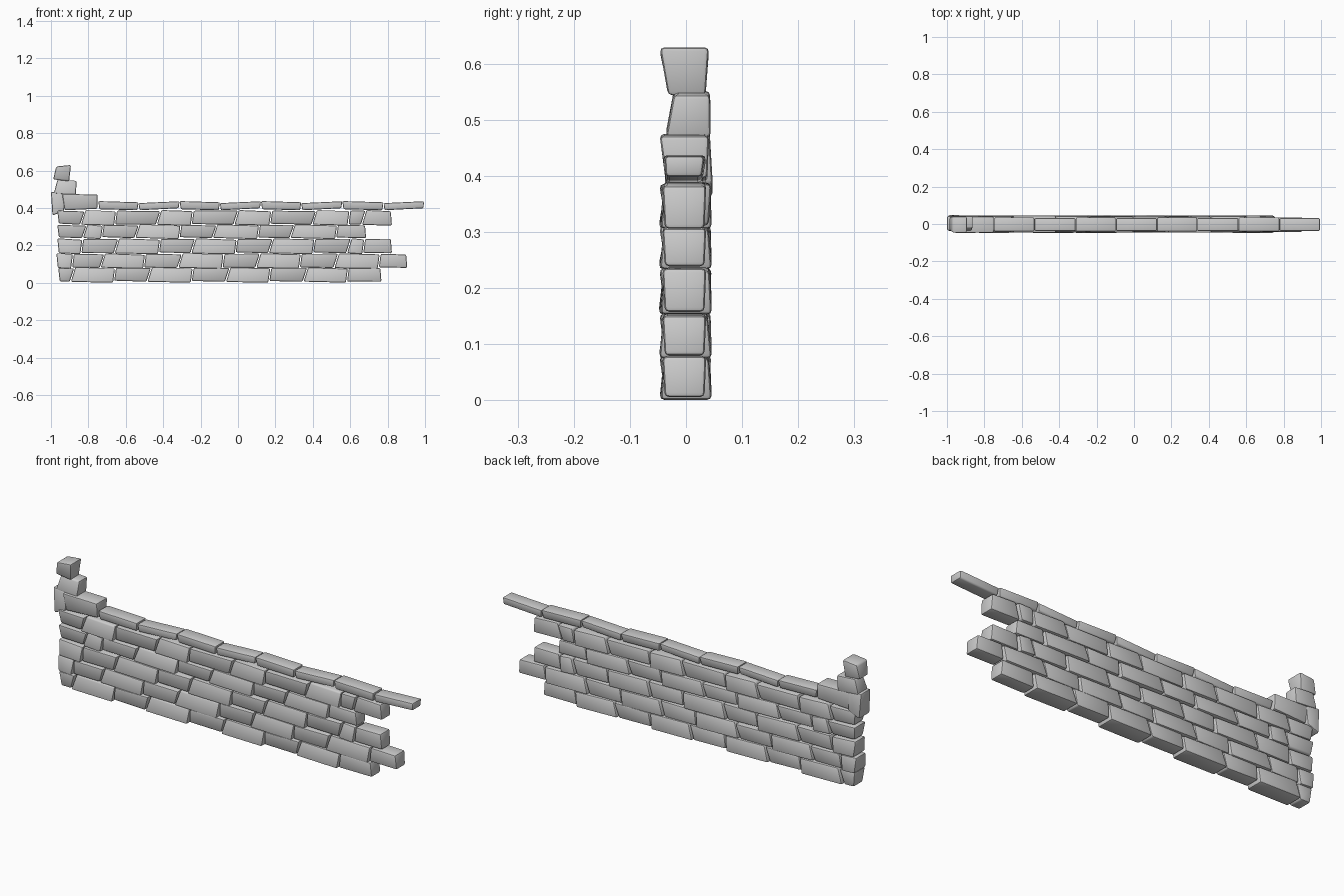
import bpy, bmesh, random

if "Cube" in bpy.data.objects:
    bpy.data.objects.remove(bpy.data.objects["Cube"])

random.seed(4)
GAP = 0.003


def brick(bm, xb, xt, zl, zr, yb, yt, bevel=0.008):
    """Skewed block: x span at bottom/top, z span at left/right, y span at bottom/top."""
    v = []
    for top in (0, 1):
        x, y = (xt, yt) if top else (xb, yb)
        for cx, cy in ((0, 0), (1, 0), (1, 1), (0, 1)):
            z = (zr if cx else zl)[top]
            v.append(bm.verts.new((x[cx], y[cy], z)))
    faces = [(3, 2, 1, 0), (4, 5, 6, 7), (0, 1, 5, 4), (1, 2, 6, 5), (2, 3, 7, 6), (3, 0, 4, 7)]
    fs = [bm.faces.new([v[i] for i in f]) for f in faces]
    edges = list({e for f in fs for e in f.edges})
    bmesh.ops.bevel(bm, geom=edges, offset=bevel, segments=2, profile=0.5, affect='EDGES')


def finish(bm, name):
    bmesh.ops.recalc_face_normals(bm, faces=bm.faces[:])
    me = bpy.data.meshes.new(name)
    bm.to_mesh(me)
    bm.free()
    ob = bpy.data.objects.new(name, me)
    bpy.context.collection.objects.link(ob)
    bpy.ops.object.select_all(action='DESELECT')
    ob.select_set(True)
    bpy.context.view_layer.objects.active = ob
    bpy.ops.object.shade_smooth_by_angle(angle=0.7)


def course(name, joints, z0, z1, phase):
    """One row of bricks alternating between two skewed shapes."""
    bm = bmesh.new()
    n = len(joints) - 1
    lean = [0.012 if (i + phase) % 2 else 0.005 for i in range(n + 1)]
    lean[0], lean[-1] = -0.004, -0.003
    for i in range(n):
        a, b = joints[i], joints[i + 1]
        la, lb = lean[i], lean[i + 1]
        r = lambda s: random.uniform(-s, s)
        if (i + phase) % 2:   # long brick, front leans back
            yb, yt = (-0.047 + r(.002), 0.046), (-0.037 + r(.003), 0.041 + r(.003))
            zl = (z0 + .003 + r(.002), z1 + .003)
            zr = (z0 - .002, z1 - .004 + r(.002))
        else:                 # short brick, front overhangs
            yb, yt = (-0.036 + r(.003), 0.038 + r(.003)), (-0.046 + r(.002), 0.042 + r(.004))
            zl = (z0 + .006 + r(.003), z1)
            zr = (z0 + .003, z1 - .002 + r(.003))
        if i == n - 1:
            yb, yt = (-0.038, 0.033), (-0.042, 0.036)
        brick(bm, (a - la + GAP, b - lb - GAP), (a + la + GAP, b + lb - GAP), zl, zr, yb, yt)
    finish(bm, name)


# Wall courses, bottom to top
course("course_1", [-.96, -.885, -.66, -.475, -.245, -.055, .17, .36, .585, .767],
       .003, .08, 0)
course("course_2", [-.97, -.885, -.725, -.5, -.31, -.08, .107, .333, .525, .755, .905],
       .077, .155, 1)
course("course_3", [-.965, -.835, -.65, -.42, -.24, -.01, .175, .405, .593, .672, .823],
       .155, .235, 1)
course("course_4", [-.965, -.82, -.725, -.54, -.31, -.125, .11, .29, .527, .685],
       .236, .31, 0)
course("course_5", [-.965, -.83, -.655, -.425, -.245, -.01, .175, .407, .593, .672, .823],
       .308, .386, 0)

# Thin capping stones
bm = bmesh.new()
caps = [-.75, -.535, -.315, -.1, .12, .335, .555, .775, .995]
for i, (a, b) in enumerate(zip(caps, caps[1:])):
    t = 0.006 if i % 2 else -0.005
    brick(bm, (a + GAP + .006, b - GAP), (a + GAP, b - GAP + .006 - (.004 if b > .9 else 0)),
          (.391 - t / 2, .432 - t), (.393 + t, .433 + t / 2),
          (-.036, .028), (-.041 + .003 * (i % 2), .036 - .003 * (i % 2)), 0.007)
finish(bm, "capping_stones")

# Stepped stones of the broken corner
bm = bmesh.new()
brick(bm, (-.927, -.752), (-.94, -.75), (.388, .475), (.396, .472), (-.036, .038), (-.047, .041))
brick(bm, (-.985, -.868), (-.965, -.862), (.478, .552), (.468, .545), (-.036, .044), (-.022, .043))
brick(bm, (-.988, -.903), (-.972, -.893), (.553, .622), (.543, .63), (-.032, .035), (-.047, .041))
brick(bm, (-.992, -.93), (-1.0, -.925), (.36, .487), (.385, .475), (-.038, .048), (-.034, .042))
finish(bm, "corner_stones")
